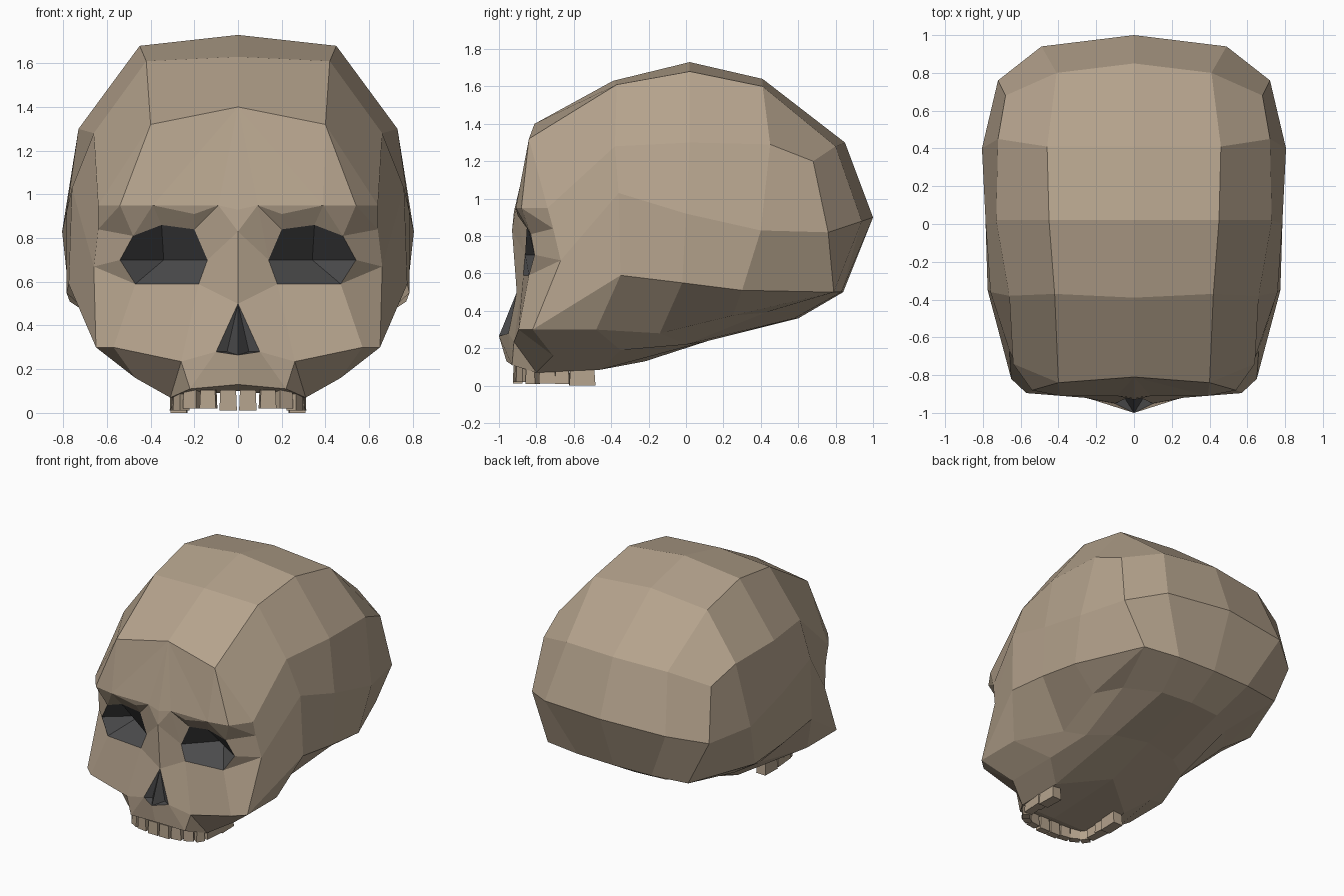
import bpy, bmesh
from mathutils import Vector, Matrix

if "Cube" in bpy.data.objects:
    bpy.data.objects.remove(bpy.data.objects["Cube"])


def material(name, rgb):
    m = bpy.data.materials.new(name)
    m.diffuse_color = (*rgb, 1)
    m.use_nodes = True
    m.node_tree.nodes["Principled BSDF"].inputs["Base Color"].default_value = m.diffuse_color
    return m


bone_mat = material("bone", (0.46, 0.365, 0.265))
dark_mat = material("socket_dark", (0.07, 0.07, 0.072))


def finish(bm, name, mats):
    # mirror the built half across x = 0 and make the object
    bmesh.ops.remove_doubles(bm, verts=bm.verts, dist=0.001)
    bmesh.ops.mirror(bm, geom=bm.verts[:] + bm.edges[:] + bm.faces[:],
                     axis='X', matrix=Matrix(), merge_dist=0.001)
    bmesh.ops.recalc_face_normals(bm, faces=bm.faces)
    me = bpy.data.meshes.new(name)
    bm.to_mesh(me)
    bm.free()
    for m in mats:
        me.materials.append(m)
    ob = bpy.data.objects.new(name, me)
    bpy.context.collection.objects.link(ob)
    return ob


bm = bmesh.new()


def face(*pts, mat=0):
    pts = [Vector(p) for i, p in enumerate(pts) if p != pts[i - 1]]
    if len(pts) > 2:
        bm.faces.new([bm.verts.new(p) for p in pts]).material_index = mat


# Face landmarks, right half
brow = [(0, -.92, .93), (.09, -.91, .95), (.20, -.90, .91), (.39, -.91, .95), (.54, -.88, .95)]
eye = [(.14, -.86, .70), (.20, -.85, .84), (.35, -.85, .86), (.48, -.83, .81),
       (.54, -.81, .70), (.47, -.84, .59), (.18, -.87, .59)]
bridge, nose_top = (0, -.93, .83), (0, -.905, .50)
nose_side, nose_base, nose_in = (.10, -.95, .28), (0, -1.0, .265), (.05, -.92, .28)
cheek_in, cheek_out = (.26, -.92, .235), (.57, -.895, .30)
jaw = [(0, -.96, .13), (.22, -.93, .11), (.31, -.80, .07)]
temple, temple_low, orbit = (.64, -.74, .95), (.64, -.71, .84), (.66, -.67, .67)
cheek, hinge = (.65, -.82, .30), (.47, -.71, .16)

# Cranium half rings, top centre to bottom centre, front to back
front = [(0, -.81, 1.40), (.40, -.84, 1.32), temple, orbit, cheek, cheek,
         hinge, jaw[2], (0, -.84, .10)]
rings = [
    front,
    [(0, -.39, 1.63), (.42, -.37, 1.61), (.66, -.38, 1.28), (.76, -.36, 1.03),
     (.775, -.35, .59), (.65, -.48, .30), (.44, -.35, .19), (.30, -.46, .085), (0, -.22, .13)],
    [(0, .02, 1.73), (.45, .02, 1.68), (.73, .02, 1.30), (.785, 0, .92),
     (.785, -.02, .55), (.50, -.14, .28), (.42, 0, .22), (.26, .10, .235), (0, .15, .25)],
    [(0, .41, 1.64), (.46, .41, 1.60), (.72, .45, 1.29), (.805, .40, .83),
     (.77, .30, .51), (.57, .25, .375), (.45, .42, .39), (.24, .58, .36), (0, .60, .36)],
    [(0, .85, 1.30), (.41, .80, 1.28), (.68, .68, 1.20), (.72, .76, .82),
     (.57, .79, .50), (.57, .79, .50), (.57, .79, .50), (.30, .83, .50), (0, .84, .50)],
]
for a, b in zip(rings, rings[1:]):
    for i in range(8):
        if a is front and i == 2:
            face(temple, temple_low, orbit, b[3], b[2])
        else:
            face(a[i], a[i + 1], b[i + 1], b[i])

# Back of the head
r = rings[-1]
pole, side = (0, 1.0, .90), (.49, .94, .88)
face(r[0], r[1], side, pole)
face(r[1], r[2], r[3], side)
face(pole, side, r[7], r[8])
face(side, r[3], r[4], r[7])

# Forehead and brow ledge
f0, f1 = front[:2]
face(f0, brow[0], brow[1])
face(f0, brow[1], brow[3])
face(brow[1], brow[2], brow[3])
face(f0, brow[3], f1)
face(f1, brow[3], brow[4])
face(f1, brow[4], temple)
face(brow[0], bridge, brow[1])
face(brow[1], bridge, eye[0])
face(brow[1], eye[0], eye[1])
for i in range(1, 4):
    face(brow[i], eye[i], brow[i + 1])
    if i < 3:
        face(eye[i], eye[i + 1], brow[i + 1])
face(brow[4], eye[3], temple_low)
face(brow[4], temple_low, temple)
face(eye[3], eye[4], orbit, temple_low)

# Nose sides, cheeks and upper jaw
face(bridge, nose_top, eye[6], eye[0])
face(nose_top, nose_side, cheek_in, eye[6])
face(eye[6], cheek_in, cheek_out, eye[5])
face(eye[4], eye[5], orbit)
face(eye[5], cheek_out, cheek, orbit)
face(nose_base, jaw[0], jaw[1], nose_side)
face(nose_side, jaw[1], cheek_in)
face(cheek_in, jaw[1], jaw[2])
face(cheek_in, jaw[2], hinge, cheek_out)
face(cheek_out, hinge, cheek)
face(jaw[0], front[8], jaw[2], jaw[1])

# Dark eye sockets and nose opening
deep = (.34, -.65, .70)
face(eye[0], eye[1], eye[2], deep, mat=1)
face(eye[2], eye[3], eye[4], deep, mat=1)
face(eye[4], eye[5], deep, mat=1)
face(eye[5], eye[6], eye[0], deep, mat=1)
face(nose_top, nose_in, nose_side, mat=1)
face(nose_top, nose_base, nose_in, mat=1)
face(nose_side, nose_in, nose_base, mat=1)

finish(bm, "skull", [bone_mat, dark_mat])

# Upper teeth: tapered blocks along the arch (x, y, turn, width, depth, bottom)
bm = bmesh.new()
for x, y, turn, w, d, low in [(.045, -.90, 0, .08, .05, .012), (.135, -.895, .15, .075, .05, .02),
                              (.21, -.87, .5, .07, .05, .02), (.26, -.82, 1.0, .06, .05, .01),
                              (.275, -.74, 1.5, .09, .06, .012), (.275, -.66, 1.5, .075, .07, .01),
                              (.27, -.555, 1.6, .14, .075, 0)]:
    h = .105 - low
    m = Matrix.Translation((x, y, low + h / 2)) @ Matrix.Rotation(turn, 4, 'Z')
    vs = bmesh.ops.create_cube(bm, size=1, matrix=m @ Matrix.Diagonal((w, d, h, 1)))['verts']
    c = Vector((x, y))
    for v in vs:
        if v.co.z > .06:
            v.co.xy = c + (v.co.xy - c) * .9
finish(bm, "upper_teeth", [bone_mat])
